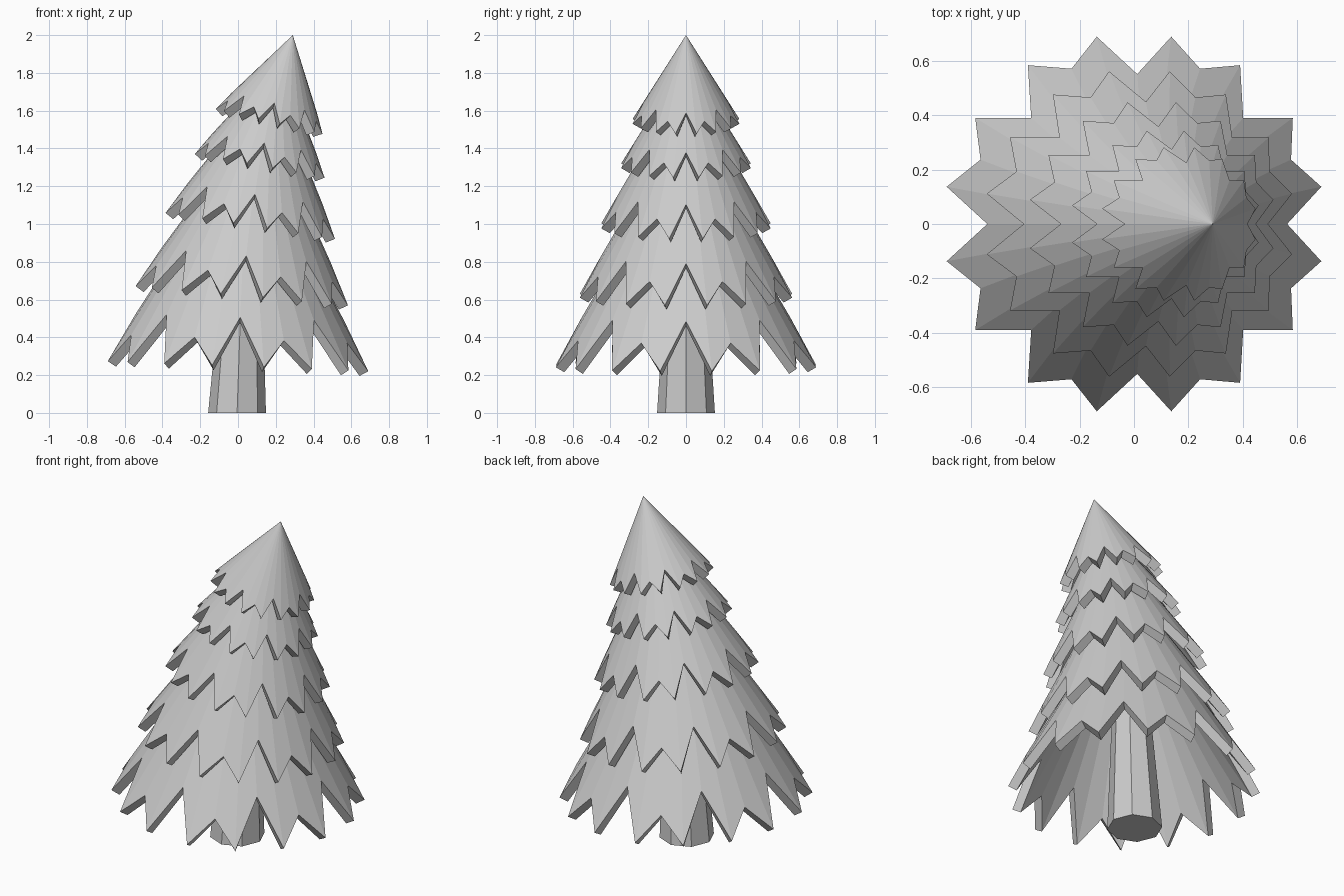
import bpy, bmesh
from math import sin, cos, pi
from mathutils import Vector

if "Cube" in bpy.data.objects:
    bpy.data.objects.remove(bpy.data.objects["Cube"])

THICK = 0.053
POINTS = 16


def finish(bm, name):
    bmesh.ops.recalc_face_normals(bm, faces=bm.faces[:])
    me = bpy.data.meshes.new(name)
    bm.to_mesh(me)
    bm.free()
    ob = bpy.data.objects.new(name, me)
    bpy.context.collection.objects.link(ob)


def tier(name, cx, cz, radius, tilt, ax, az):
    """Thick leaning cone with a zigzag hem; tilt = z drop from centre to right."""
    bm = bmesh.new()
    apex = Vector((ax, 0, az))
    n = POINTS * 2
    outer, inner, inner_top = [], [], []
    for i in range(n):
        a = 2 * pi * i / n
        base = Vector((cx + radius * cos(a), radius * sin(a), cz - tilt * cos(a)))
        tangent = Vector((-sin(a), cos(a), tilt / radius * sin(a)))
        inward = (apex - base).cross(tangent).normalized()
        if inward.dot(Vector((cx, 0, cz)) - base) < 0:
            inward.negate()
        # odd = tip, even = alternating deep and shallow notch
        t = 0 if i % 2 else (0.215 if i % 4 == 0 else 0.12)
        p = base.lerp(apex, t)
        outer.append(bm.verts.new(p))
        inner.append(bm.verts.new(p + inward * THICK))
        inner_top.append(bm.verts.new(base.lerp(apex, 0.7) + inward * THICK))
    top = bm.verts.new(apex)
    for i in range(n):
        j = (i + 1) % n
        bm.faces.new((outer[i], outer[j], top))
        bm.faces.new((outer[j], outer[i], inner[i], inner[j]))
        bm.faces.new((inner[j], inner[i], inner_top[i], inner_top[j]))
    bm.faces.new(inner_top)
    finish(bm, name)


# Foliage tiers, bottom to top, leaning more and more to the right
tiers = [
    (0.00, 0.247, 0.703, 0.027, 0.055, 1.45),
    (0.02, 0.620, 0.573, 0.052, 0.13, 1.60),
    (0.065, 0.990, 0.457, 0.070, 0.18, 1.77),
    (0.115, 1.308, 0.350, 0.064, 0.225, 1.87),
    (0.165, 1.543, 0.288, 0.067, 0.29, 2.00),
]
for k, spec in enumerate(tiers):
    tier(f"foliage_tier_{k + 1}", *spec)

# Octagonal tapered trunk
bm = bmesh.new()
rings = [[bm.verts.new((x + r * cos(i * pi / 4), r * sin(i * pi / 4), z)) for i in range(8)]
         for r, z, x in ((0.153, 0, -0.005), (0.09, 1.0, 0.03))]
for i in range(8):
    j = (i + 1) % 8
    bm.faces.new((rings[0][i], rings[0][j], rings[1][j], rings[1][i]))
bm.faces.new(rings[0])
bm.faces.new(rings[1])
finish(bm, "trunk")
